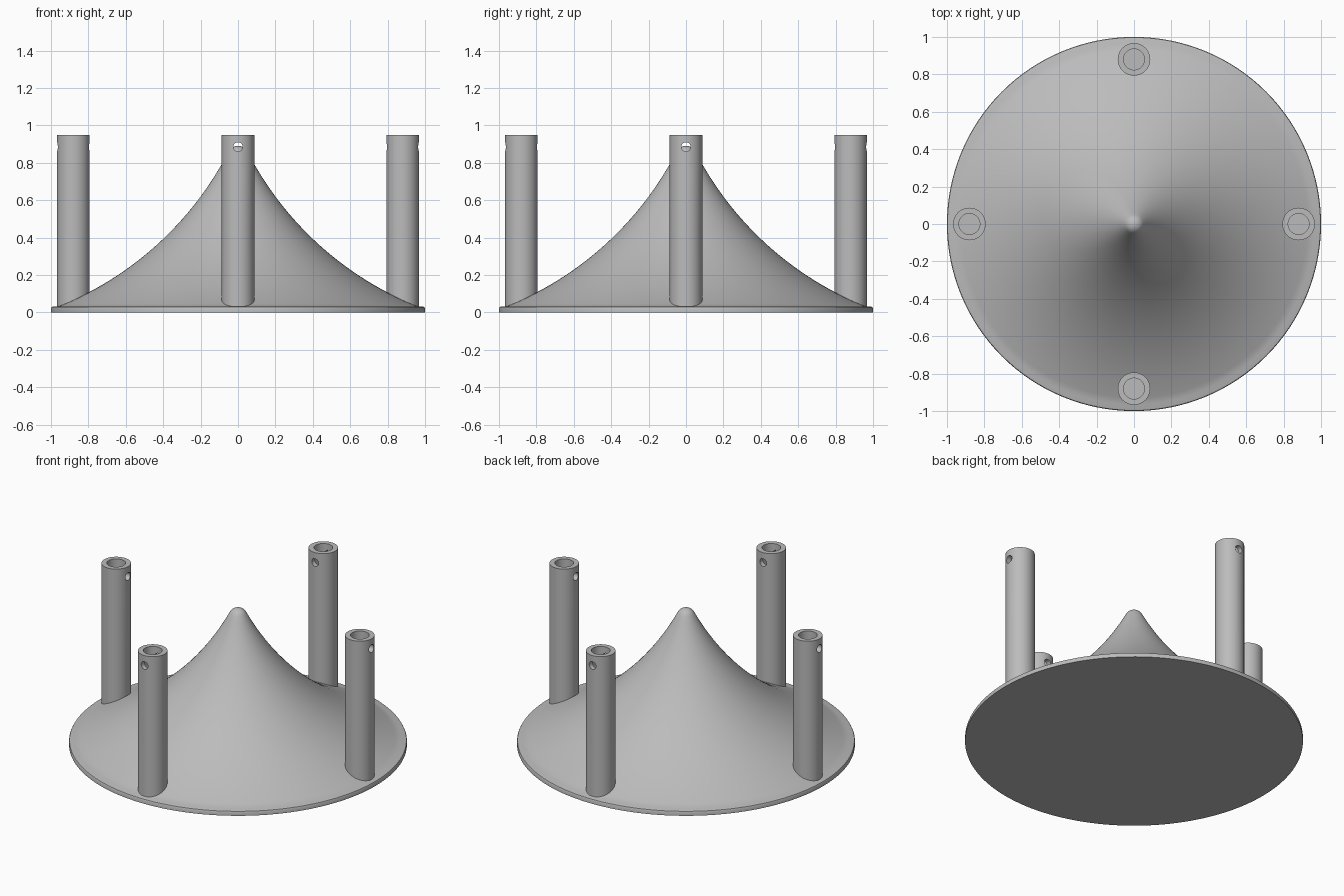
import bpy
import bmesh
from math import sin, cos, pi, radians
from mathutils import Matrix

cube = bpy.data.objects.get("Cube")
if cube:
    bpy.data.objects.remove(cube, do_unlink=True)

# Single flat grey
grey = bpy.data.materials.new("plain grey")
grey.use_nodes = True
grey.diffuse_color = (0.5, 0.5, 0.5, 1)
grey.node_tree.nodes["Principled BSDF"].inputs["Base Color"].default_value = (0.5, 0.5, 0.5, 1)


def add_object(name, mesh):
    obj = bpy.data.objects.new(name, mesh)
    bpy.context.collection.objects.link(obj)
    return obj


def activate(obj):
    bpy.ops.object.select_all(action='DESELECT')
    obj.select_set(True)
    bpy.context.view_layer.objects.active = obj


def lathe(name, profile, steps):
    bm = bmesh.new()
    verts = [bm.verts.new((r, 0, z)) for r, z in profile]
    edges = [bm.edges.new(pair) for pair in zip(verts, verts[1:])]
    bmesh.ops.spin(bm, geom=verts + edges, cent=(0, 0, 0), axis=(0, 0, 1),
                   angle=2 * pi, steps=steps, use_duplicate=False)
    bmesh.ops.remove_doubles(bm, verts=bm.verts, dist=0.0002)
    bmesh.ops.recalc_face_normals(bm, faces=bm.faces)
    mesh = bpy.data.meshes.new(name)
    bm.to_mesh(mesh)
    bm.free()
    return add_object(name, mesh)


def cylinder(name, radius, depth, matrix, sides=48):
    bm = bmesh.new()
    bmesh.ops.create_cone(bm, cap_ends=True, segments=sides, radius1=radius,
                          radius2=radius, depth=depth, matrix=matrix)
    mesh = bpy.data.meshes.new(name)
    bm.to_mesh(mesh)
    bm.free()
    return add_object(name, mesh)


def cut(obj, cutter):
    activate(obj)
    mod = obj.modifiers.new("cut", 'BOOLEAN')
    mod.operation = 'DIFFERENCE'
    mod.solver = 'EXACT'
    mod.object = cutter
    bpy.ops.object.modifier_apply(modifier=mod.name)
    bpy.data.objects.remove(cutter, do_unlink=True)


def finish(obj):
    obj.data.materials.clear()
    obj.data.materials.append(grey)
    activate(obj)
    bpy.ops.object.shade_smooth_by_angle(angle=radians(30))


# Flared cone base: rounded rim, concave arc, domed tip
LOW, HIGH = radians(21.7), radians(62.7)   # arc slope at rim and at tip
ARC, TIP = 1.763, 0.056
rim = [(0, 0), (1, 0), (1, 0.022), (0.997, 0.028), (0.99, 0.031)]
flare = []
for i in range(33):
    a = LOW + (HIGH - LOW) * i / 32
    flare.append((0.965 - ARC * (sin(a) - sin(LOW)),
                  0.031 + ARC * (cos(LOW) - cos(a))))
tip_r, tip_z = flare[-1]
centre_z = tip_z - TIP * cos(HIGH)
dome = []
for i in range(1, 9):
    a = HIGH * (1 - i / 8)
    dome.append((TIP * sin(a), centre_z + TIP * cos(a)))
base = lathe("flared_base", rim + flare + dome, 128)
finish(base)

# Hollow post with a radial pin hole near its top
TOP, FOOT, FLOOR = 0.95, 0.01, 0.12
REACH = 0.88
post = cylinder("right_post", 0.087, TOP - FOOT,
                Matrix.Translation((REACH, 0, (TOP + FOOT) / 2)))
cut(post, cylinder("bore_cutter", 0.056, 1,
                   Matrix.Translation((REACH, 0, FLOOR + 0.5))))
cut(post, cylinder("pin_cutter", 0.025, 0.4,
                   Matrix.Translation((REACH, 0, 0.885)) @ Matrix.Rotation(pi / 2, 4, 'Y'), 24))
finish(post)
post.name = "left_post"

# Remaining posts share the same mesh, turned about the centre
for i, name in enumerate(("back_post", "right_post", "front_post"), 1):
    copy = add_object(name, post.data)
    copy.rotation_euler.z = i * pi / 2
